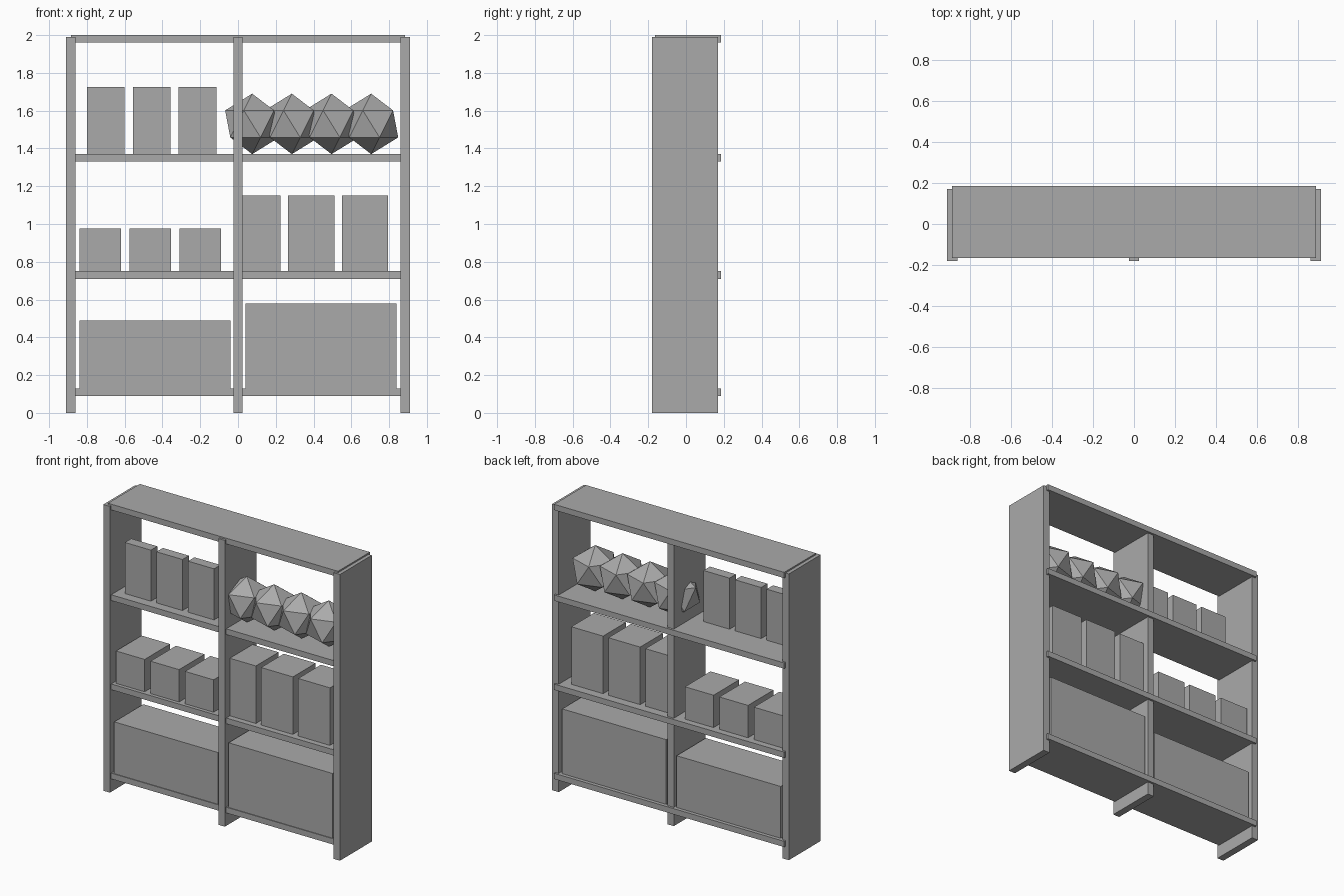
import bpy
import bmesh
from math import pi
from mathutils import Matrix

cube = bpy.data.objects.get("Cube")
if cube:
    bpy.data.objects.remove(cube, do_unlink=True)

grey = bpy.data.materials.new("plain grey")
grey.use_nodes = True
COLOUR = (0.4, 0.4, 0.4, 1)
grey.diffuse_color = COLOUR
grey.node_tree.nodes["Principled BSDF"].inputs["Base Color"].default_value = COLOUR


def finish(name, bm):
    mesh = bpy.data.meshes.new(name)
    bm.to_mesh(mesh)
    bm.free()
    mesh.materials.append(grey)
    bpy.context.collection.objects.link(bpy.data.objects.new(name, mesh))


def box(name, xs, ys, zs):
    """Box spanning the given (low, high) pairs."""
    spans = (xs, ys, zs)
    centre = [(a + b) / 2 for a, b in spans]
    size = [b - a for a, b in spans]
    bm = bmesh.new()
    bmesh.ops.create_cube(bm, size=1, matrix=Matrix.LocRotScale(centre, None, size))
    finish(name, bm)


def box_row(name, start, width, step, ys, zs):
    for i in range(3):
        x = start + i * step
        box(f"{name}_{i + 1}", (x, x + width), ys, zs)


# Frame: three uprights and four shelves set slightly back
for side, x in (("right", -0.885), ("middle", 0), ("left", 0.885)):
    box(f"{side}_upright", (x - 0.025, x + 0.025), (-0.18, 0.17), (0, 1.99))
for name, top in (("bottom", 0.13), ("lower", 0.75), ("upper", 1.37), ("top", 2)):
    box(f"{name}_shelf", (-0.885, 0.885), (-0.165, 0.185), (top - 0.04, top))

# Large storage boxes on the bottom shelf
box("right_storage_box", (-0.84, -0.04), (-0.16, 0.16), (0.13, 0.49))
box("left_storage_box", (0.04, 0.84), (-0.16, 0.16), (0.13, 0.58))

# Rows of smaller boxes
box_row("small_box", -0.84, 0.22, 0.265, (-0.14, 0.14), (0.75, 0.975))
box_row("tall_box", -0.02, 0.245, 0.285, (-0.125, 0.125), (0.75, 1.15))
box_row("thin_box", -0.8, 0.2, 0.243, (-0.1, -0.03), (1.37, 1.725))

# Faceted balls, the first passing through the middle upright
for i in range(4):
    bm = bmesh.new()
    place = Matrix.Translation((0.075 + i * 0.21, -0.01, 1.53)) @ Matrix.Rotation(pi, 4, "Z")
    bmesh.ops.create_icosphere(bm, subdivisions=1, radius=0.16, matrix=place)
    finish(f"faceted_ball_{i + 1}", bm)
